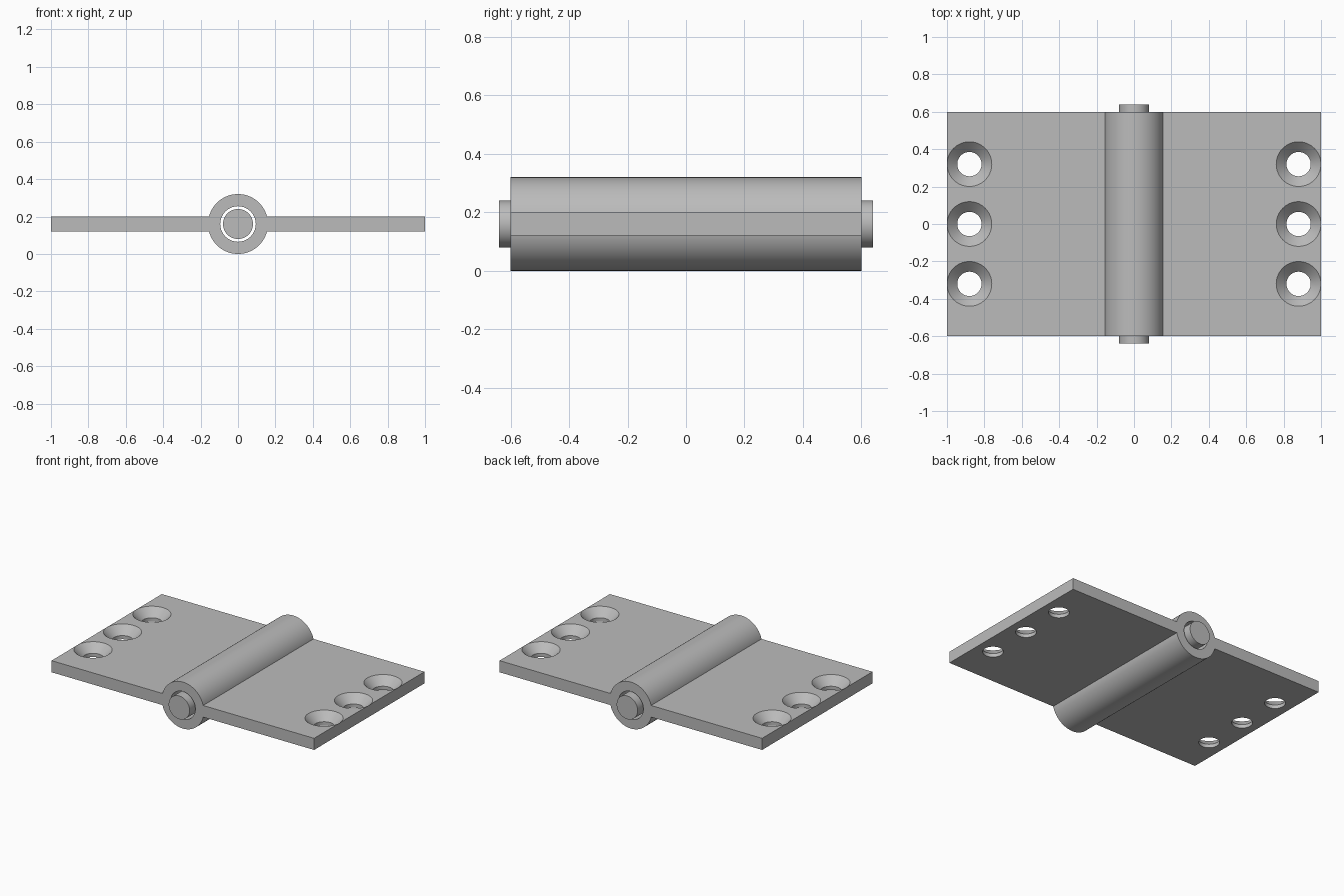
import bpy
import bmesh
import math
from mathutils import Matrix

cube = bpy.data.objects.get("Cube")
if cube:
    bpy.data.objects.remove(cube, do_unlink=True)

steel = bpy.data.materials.new("grey steel")
steel.use_nodes = True
COLOUR = (0.5, 0.5, 0.5, 1)
steel.diffuse_color = COLOUR
steel.node_tree.nodes["Principled BSDF"].inputs["Base Color"].default_value = COLOUR

AXIS_Z = 0.16
LEAF_TOP, LEAF_BOTTOM = 0.2, 0.12
HALF_LENGTH = 0.6


def add_object(name, bm):
    bmesh.ops.recalc_face_normals(bm, faces=bm.faces)
    mesh = bpy.data.meshes.new(name)
    bm.to_mesh(mesh)
    bm.free()
    mesh.materials.append(steel)
    obj = bpy.data.objects.new(name, mesh)
    bpy.context.collection.objects.link(obj)
    return obj


def box(name, size, centre):
    bm = bmesh.new()
    bmesh.ops.create_cube(bm, size=1, matrix=Matrix.Translation(centre) @ Matrix.Diagonal((*size, 1)))
    return add_object(name, bm)


def rod(name, radius, length):
    """Cylinder lying along the hinge axis."""
    bm = bmesh.new()
    turn = Matrix.Translation((0, 0, AXIS_Z)) @ Matrix.Rotation(math.pi / 2, 4, "X")
    bmesh.ops.create_cone(bm, cap_ends=True, segments=96, radius1=radius, radius2=radius,
                          depth=length, matrix=turn)
    return add_object(name, bm)


def screw_hole(name, x, y):
    """Countersunk cutter: straight shank opening into a cone."""
    bm = bmesh.new()
    profile = [(0, 0.05), (0.065, 0.05), (0.065, 0.145), (0.1195, LEAF_TOP),
               (0.1195, 0.25), (0, 0.25)]
    verts = [bm.verts.new((r, 0, z)) for r, z in profile]
    edges = [bm.edges.new(pair) for pair in zip(verts, verts[1:])]
    bmesh.ops.spin(bm, geom=verts + edges, cent=(0, 0, 0), axis=(0, 0, 1),
                   angle=math.tau, steps=64)
    bmesh.ops.remove_doubles(bm, verts=bm.verts, dist=0.0001)
    bmesh.ops.translate(bm, verts=bm.verts, vec=(x, y, 0))
    return add_object(name, bm)


def combine(target, tool, operation):
    """Apply a boolean and discard the tool."""
    mod = target.modifiers.new("cut", "BOOLEAN")
    mod.operation = operation
    mod.solver = "EXACT"
    mod.object = tool
    bpy.context.view_layer.objects.active = target
    bpy.ops.object.modifier_apply(modifier=mod.name)
    bpy.data.objects.remove(tool, do_unlink=True)


def smooth(obj):
    bpy.ops.object.select_all(action="DESELECT")
    obj.select_set(True)
    bpy.context.view_layer.objects.active = obj
    bpy.ops.object.shade_smooth_by_angle(angle=math.radians(30))


# Leaves and barrel in one piece, bored through for the pin
thickness = LEAF_TOP - LEAF_BOTTOM
leaves = box("hinge_leaves", (2, 2 * HALF_LENGTH, thickness), (0, 0, AXIS_Z))
combine(leaves, rod("barrel", 0.16, 2 * HALF_LENGTH), "UNION")
combine(leaves, rod("bore", 0.095, 2), "DIFFERENCE")

# Three countersunk screw holes on each leaf
for x in (-0.88, 0.88):
    for y in (-0.32, 0, 0.32):
        combine(leaves, screw_hole("screw_hole", x, y), "DIFFERENCE")
smooth(leaves)

# Pin protruding at both ends
smooth(rod("hinge_pin", 0.08, 1.28))
